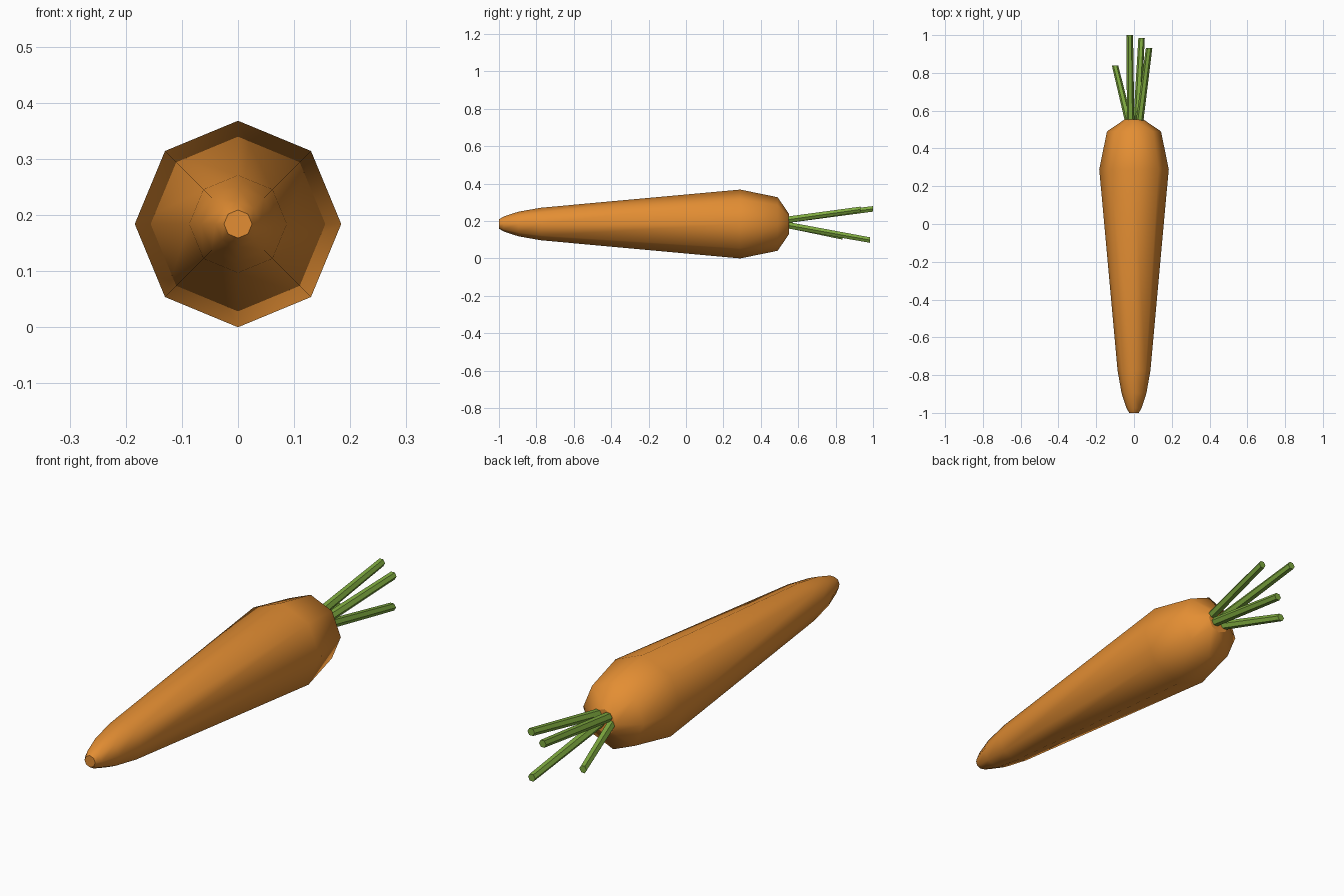
import bpy, bmesh, math
from mathutils import Vector

if "Cube" in bpy.data.objects:
    bpy.data.objects.remove(bpy.data.objects["Cube"])


def material(name, rgb):
    m = bpy.data.materials.new(name)
    m.diffuse_color = (*rgb, 1)
    m.use_nodes = True
    m.node_tree.nodes["Principled BSDF"].inputs["Base Color"].default_value = m.diffuse_color
    return m


orange = material("carrot orange", (0.77, 0.27, 0.033))
green = material("stalk green", (0.21, 0.40, 0.05))


def tube(name, rings, sides, mat, smooth):
    """Closed tube through (centre, radius) rings; each ring lies in an xz plane."""
    bm = bmesh.new()
    loops = []
    for c, r in rings:
        loop = []
        for i in range(sides):
            a = 2 * math.pi * i / sides
            loop.append(bm.verts.new(Vector(c) + Vector((r * math.cos(a), 0, r * math.sin(a)))))
        loops.append(loop)
    for lo, hi in zip(loops, loops[1:]):
        for i in range(sides):
            j = (i + 1) % sides
            bm.faces.new((lo[i], lo[j], hi[j], hi[i])).smooth = smooth
    bm.faces.new(loops[0])
    bm.faces.new(loops[-1])
    bmesh.ops.recalc_face_normals(bm, faces=bm.faces[:])
    me = bpy.data.meshes.new(name)
    bm.to_mesh(me)
    bm.free()
    me.materials.append(mat)
    ob = bpy.data.objects.new(name, me)
    bpy.context.collection.objects.link(ob)
    return ob


# Root: eight-sided tapering body, tip towards -y
Z = 0.184
profile = [(-1.0, 0.025), (-0.975, 0.04), (-0.895, 0.066), (-0.775, 0.087),
           (0.29, 0.184), (0.49, 0.143 / math.cos(0)), (0.552, 0.052)]
root = tube("root", [((0, y, Z), r) for y, r in profile], 8, orange, True)

# Stalks: four straight stems fanning out of the crown
stalks = [((-0.018, 0.53, 0.205), (-0.022, 1.0, 0.265)),
          ((0.028, 0.53, 0.205), (0.08, 0.932, 0.262)),
          ((0.016, 0.53, 0.180), (0.04, 0.985, 0.098)),
          ((-0.025, 0.53, 0.182), (-0.10, 0.838, 0.115))]
for n, (a, b) in enumerate(stalks):
    tube(f"stalk_{n + 1}", [(a, 0.02), (b, 0.017)], 6, green, False)
